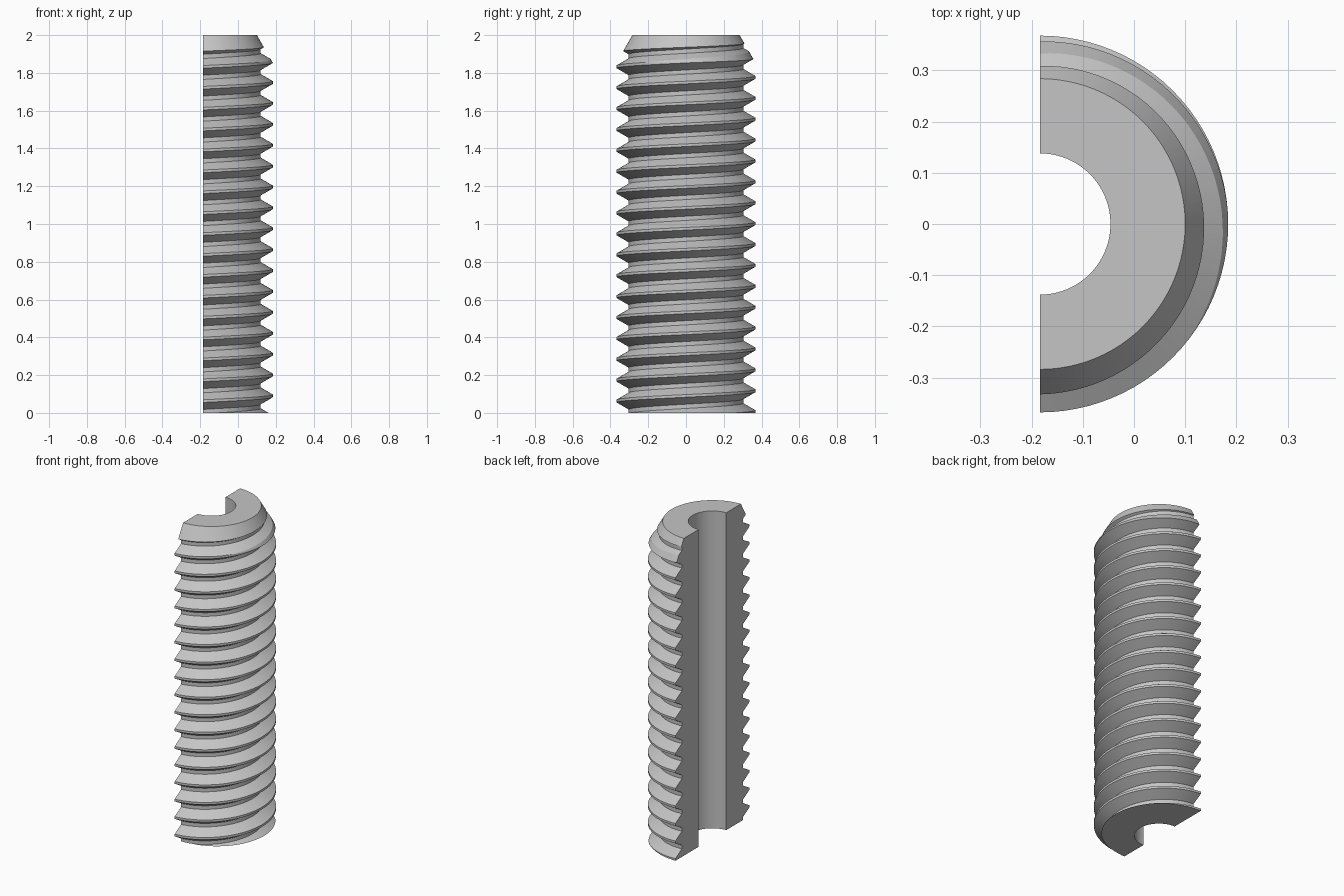
import bpy, bmesh, math

AXIS_X = -0.184            # rod axis lies on the cut plane
PITCH, CREST_R, ROOT_R, BORE_R = 0.1106, 0.368, 0.304, 0.138
CREST_HALF, ROOT_HALF = 0.007, 0.0112
STEPS = 48                 # segments over the half turn

if "Cube" in bpy.data.objects:
    bpy.data.objects.remove(bpy.data.objects["Cube"])

steel = bpy.data.materials.new("grey steel")
steel.use_nodes = True
colour = (0.56, 0.56, 0.56, 1)
steel.diffuse_color = colour
steel.node_tree.nodes["Principled BSDF"].inputs["Base Color"].default_value = colour


def sweep(name, profile, first, last, lead=0.0):
    """Sweep a closed (radius, height) profile about the rod axis, rising by lead per turn."""
    bm = bmesh.new()
    rings = []
    for i in range(first, last + 1):
        a = math.pi * i / STEPS - math.pi / 2
        rise = lead * a / math.tau
        rings.append([bm.verts.new((AXIS_X + r * math.cos(a), r * math.sin(a), z + rise))
                      for r, z in profile])
    n = len(profile)
    for a, b in zip(rings, rings[1:]):
        for j in range(n):
            k = (j + 1) % n
            bm.faces.new((a[j], b[j], b[k], a[k]))
    bm.faces.new(rings[0])
    bm.faces.new(rings[-1][::-1])
    bmesh.ops.recalc_face_normals(bm, faces=bm.faces)
    mesh = bpy.data.meshes.new(name)
    bm.to_mesh(mesh)
    bm.free()
    mesh.materials.append(steel)
    obj = bpy.data.objects.new(name, mesh)
    bpy.context.collection.objects.link(obj)
    return obj


# Half tube with a chamfered top end
rod = sweep("threaded_half_rod",
            [(BORE_R, 0), (0.42, 0), (0.42, 1.764), (0.284, 2), (BORE_R, 2)], 0, STEPS)

# Oversized helical thread that trims the outside of the tube
outline = []
for turn in range(-3, 21):
    crest = 0.09 + turn * PITCH
    outline += [(ROOT_R, crest - PITCH / 2 + ROOT_HALF),
                (CREST_R, crest - CREST_HALF),
                (CREST_R, crest + CREST_HALF),
                (ROOT_R, crest + PITCH / 2 - ROOT_HALF)]
core = 0.05
outline = [(core, outline[0][1])] + outline + [(core, outline[-1][1])]
thread = sweep("thread_cutter", outline, -2, STEPS + 2, PITCH)
thread.hide_render = True

trim = rod.modifiers.new("thread", 'BOOLEAN')
trim.operation = 'INTERSECT'
trim.solver = 'EXACT'
trim.object = thread

bpy.ops.object.select_all(action='DESELECT')
bpy.context.view_layer.objects.active = rod
rod.select_set(True)
bpy.ops.object.modifier_apply(modifier=trim.name)
bpy.data.objects.remove(thread)

# Smooth flanks with crisp thread edges
bpy.ops.object.shade_smooth_by_angle(angle=math.radians(25))
